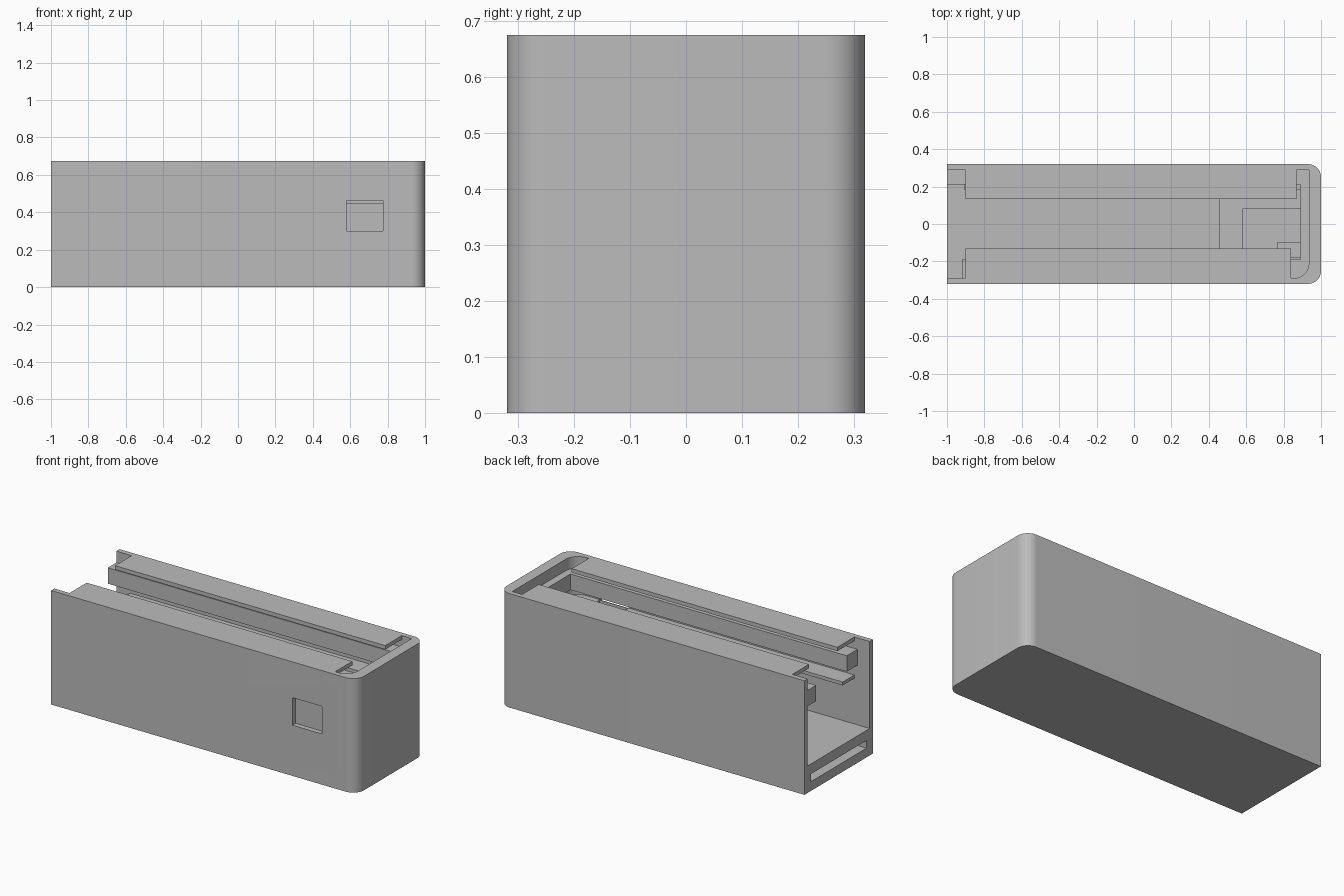
import bpy
import bmesh
from math import sin, cos, pi, radians

if "Cube" in bpy.data.objects:
    bpy.data.objects.remove(bpy.data.objects["Cube"], do_unlink=True)

grey = bpy.data.materials.new("plain_grey")
grey.use_nodes = True
COLOUR = (0.5, 0.5, 0.5, 1)
grey.diffuse_color = COLOUR
grey.node_tree.nodes["Principled BSDF"].inputs["Base Color"].default_value = COLOUR


def prism(name, outline, z0, z1):
    """Extrude a counter-clockwise outline from z0 to z1."""
    bm = bmesh.new()
    base = bm.faces.new([bm.verts.new((x, y, z0)) for x, y in outline])
    top = bmesh.ops.extrude_face_region(bm, geom=[base])["geom"]
    bmesh.ops.translate(bm, vec=(0, 0, z1 - z0),
                        verts=[v for v in top if isinstance(v, bmesh.types.BMVert)])
    bmesh.ops.recalc_face_normals(bm, faces=bm.faces)
    mesh = bpy.data.meshes.new(name)
    bm.to_mesh(mesh)
    bm.free()
    mesh.materials.append(grey)
    obj = bpy.data.objects.new(name, mesh)
    bpy.context.collection.objects.link(obj)
    return obj


def box(name, x0, x1, y0, y1, z0, z1):
    return prism(name, [(x0, y0), (x1, y0), (x1, y1), (x0, y1)], z0, z1)


def arc(cx, cy, r, start, steps=12):
    """Quarter circle, turning left from the start angle."""
    return [(cx + r * cos(start + pi / 2 * i / steps),
             cy + r * sin(start + pi / 2 * i / steps)) for i in range(steps + 1)]


def activate(obj):
    bpy.ops.object.select_all(action='DESELECT')
    obj.select_set(True)
    bpy.context.view_layer.objects.active = obj


def cut(obj, cutters):
    activate(obj)
    for c in cutters:
        mod = obj.modifiers.new("cut", 'BOOLEAN')
        mod.operation = 'DIFFERENCE'
        mod.solver = 'EXACT'
        mod.object = c
        bpy.ops.object.modifier_apply(modifier=mod.name)


W, H, R = 0.32, 0.675, 0.07      # half width, height, corner radius
IN = 0.29                        # half width of the cavity
FLOOR = 0.16

# Outer shell, rounded at one end and open at the other
shell = prism("case_shell",
              [(-1, -W)] + arc(1 - R, R - W, R, -pi / 2)
              + arc(1 - R, W - R, R, 0) + [(-1, W)], 0, H)

# Cutters for the cavity, the card slot, the side window and the pocket behind it
cavity = prism("cavity_cutter",
               [(-1.1, -IN)] + arc(0.855, -IN + 0.08, 0.08, -pi / 2)
               + [(0.935, IN), (-1.1, IN)], FLOOR, 0.8)
slot = box("slot_cutter", -1.1, 0.88, -0.26, 0.26, 0.055, 0.1)
window = box("window_cutter", 0.58, 0.775, -0.4, -0.28, 0.3, 0.463)
pocket = box("pocket_cutter", 0.58, 0.765, -0.285, 0.08, 0.3, 0.463)
pocket_end = box("pocket_end_cutter", 0.7, 0.89, -0.1, 0.08, 0.3, 0.463)
cutters = [cavity, slot, window, pocket, pocket_end]
for c in cutters:
    c.hide_render = True
cut(shell, [cavity, slot, window])

# Raised inner block with the pocket behind the window
block = box("inner_block", 0.455, 0.935, -IN, IN, FLOOR, 0.43)
cut(block, [pocket, pocket_end])

# Top strips, mid rails and lower ledges along both walls
box("top_strip_front", -0.9, 0.84, -IN, -0.13, 0.652, H)
box("top_strip_back", -0.9, 0.87, 0.135, IN, 0.652, H)
box("rail_front", -0.92, 0.935, -IN, -0.19, 0.513, 0.607)
box("rail_back", -1, 0.935, 0.21, IN, 0.513, 0.607)
ledge = box("ledge_front", -0.9, 0.935, -IN, -0.18, 0.43, 0.45)
cut(ledge, [pocket])
box("ledge_back", -0.91, 0.935, 0.185, IN, 0.43, 0.45)

# Rail and ledge crossing the closed end
box("rail_end", 0.89, 0.935, -0.19, 0.21, 0.513, 0.607)
box("ledge_end", 0.89, 0.935, -0.18, 0.185, 0.43, 0.45)

for c in cutters:
    bpy.data.objects.remove(c, do_unlink=True)

activate(shell)
bpy.ops.object.shade_smooth_by_angle(angle=radians(30))
